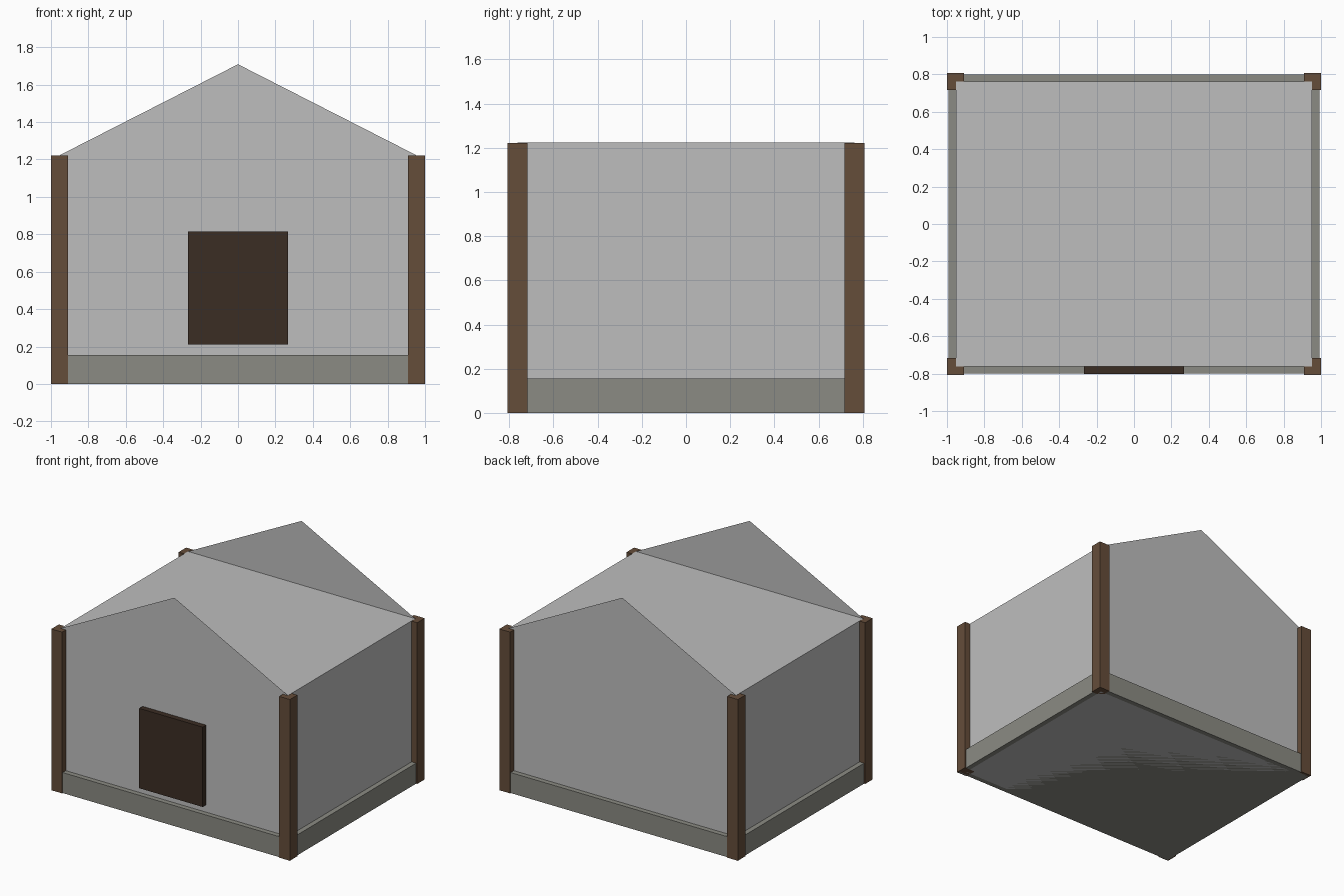
import bpy

if "Cube" in bpy.data.objects:
    bpy.data.objects.remove(bpy.data.objects["Cube"])


def material(name, color):
    m = bpy.data.materials.new(name)
    m.diffuse_color = (*color, 1)
    m.use_nodes = True
    m.node_tree.nodes["Principled BSDF"].inputs["Base Color"].default_value = m.diffuse_color
    return m


wall_grey = material("wall grey", (0.515, 0.515, 0.515))
stone = material("stone", (0.258, 0.258, 0.227))
timber = material("timber brown", (0.130, 0.074, 0.042))
dark_wood = material("dark door wood", (0.044, 0.026, 0.017))


def mesh_object(name, verts, faces, mat):
    me = bpy.data.meshes.new(name)
    me.from_pydata(verts, [], faces)
    me.materials.append(mat)
    ob = bpy.data.objects.new(name, me)
    bpy.context.collection.objects.link(ob)
    return ob


def box(name, lo, hi, mat):
    verts = [(x, y, z) for x in (lo[0], hi[0]) for y in (lo[1], hi[1]) for z in (lo[2], hi[2])]
    faces = [(0, 1, 3, 2), (4, 6, 7, 5), (0, 4, 5, 1), (2, 3, 7, 6), (0, 2, 6, 4), (1, 5, 7, 3)]
    return mesh_object(name, verts, faces, mat)


EAVE, RIDGE = 1.223, 1.709
WX, WY = 0.953, 0.762

# Main walls with a flat ceiling
box("walls", (-WX, -WY, 0), (WX, WY, EAVE), wall_grey)

# Paper-thin gable triangles at front and back
for name, y, order in (("front_gable", -WY, (0, 1, 2)), ("back_gable", WY, (0, 2, 1))):
    mesh_object(name, [(-WX, y, EAVE), (WX, y, EAVE), (0, y, RIDGE)], [order], wall_grey)

# Stone base
box("stone_base", (-0.991, -0.8, 0), (0.991, 0.8, 0.155), stone)

# Corner posts
for sx, side in ((-1, "left"), (1, "right")):
    for sy, end in ((-1, "front"), (1, "back")):
        xs = sorted((sx * 0.91, sx * 1.0))
        ys = sorted((sy * 0.717, sy * 0.807))
        box(f"{end}_{side}_post", (xs[0], ys[0], 0), (xs[1], ys[1], EAVE - 0.001), timber)

# Door slab
box("door", (-0.266, -0.803, 0.21), (0.266, -0.757, 0.815), dark_wood)
